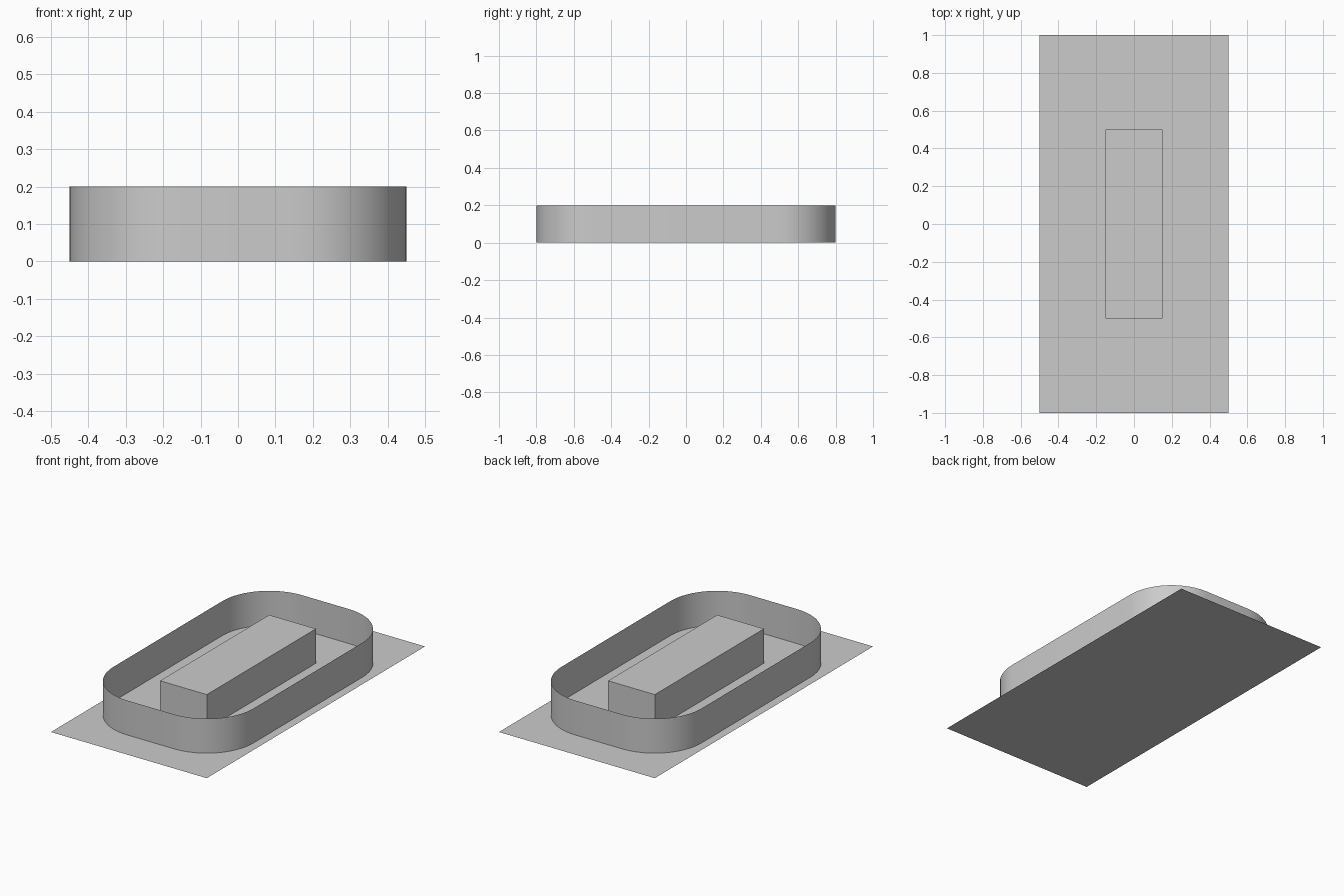
import bpy, bmesh
from math import pi, cos, sin, radians

if "Cube" in bpy.data.objects:
    bpy.data.objects.remove(bpy.data.objects["Cube"])

# Flat rectangular base sheet
bpy.ops.mesh.primitive_plane_add(size=1)
base = bpy.context.object
base.name = "base_sheet"
base.scale = (1.0, 2.0, 1.0)
bpy.ops.object.transform_apply(scale=True)

# Central block
bpy.ops.mesh.primitive_cube_add(size=1, location=(0, 0, 0.1))
block = bpy.context.object
block.name = "centre_block"
block.scale = (0.3, 1.0, 0.2)
bpy.ops.object.transform_apply(scale=True)


def rounded_rectangle(half_x, half_y, radius, steps):
    points = []
    for corner, (sx, sy) in enumerate([(1, 1), (-1, 1), (-1, -1), (1, -1)]):
        for i in range(steps + 1):
            a = (corner + i / steps) * pi / 2
            points.append((sx * (half_x - radius) + radius * cos(a),
                           sy * (half_y - radius) + radius * sin(a), 0))
    return points


# Thin rounded wall: outline extruded upward as a single open surface
bm = bmesh.new()
ring = [bm.verts.new(p) for p in rounded_rectangle(0.45, 0.8, 0.3, 12)]
edges = [bm.edges.new((v, ring[(i + 1) % len(ring)])) for i, v in enumerate(ring)]
result = bmesh.ops.extrude_edge_only(bm, edges=edges)
top = [g for g in result["geom"] if isinstance(g, bmesh.types.BMVert)]
bmesh.ops.translate(bm, verts=top, vec=(0, 0, 0.2))
bm.normal_update()
for f in bm.faces:
    if f.normal.dot(f.calc_center_median()) < 0:
        f.normal_flip()
mesh = bpy.data.meshes.new("surrounding_wall")
bm.to_mesh(mesh)
bm.free()
wall = bpy.data.objects.new("surrounding_wall", mesh)
bpy.context.collection.objects.link(wall)
bpy.ops.object.select_all(action='DESELECT')
wall.select_set(True)
bpy.context.view_layer.objects.active = wall
bpy.ops.object.shade_smooth_by_angle(angle=radians(30))
